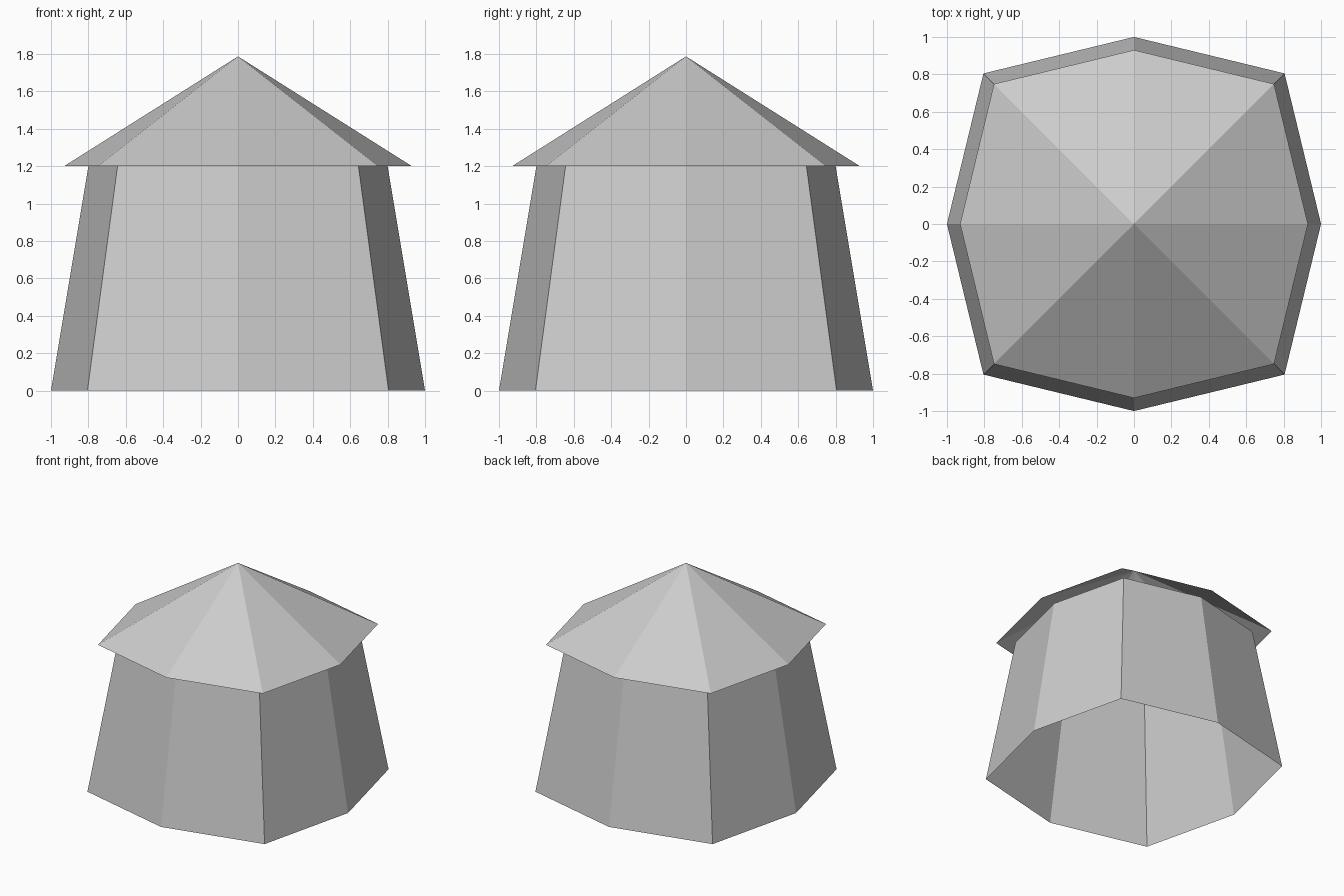
import bpy, bmesh, math

if "Cube" in bpy.data.objects:
    bpy.data.objects.remove(bpy.data.objects["Cube"])

CORNER = 0.805 * math.sqrt(2)  # diagonal corners stick out further than the axis corners


def ring(bm, radius, z):
    verts = []
    for i in range(8):
        r = radius * (CORNER if i % 2 else 1.0)
        a = i * math.pi / 4
        verts.append(bm.verts.new((r * math.cos(a), r * math.sin(a), z)))
    return verts


def finish(bm, name):
    mesh = bpy.data.meshes.new(name)
    bm.to_mesh(mesh)
    bm.free()
    obj = bpy.data.objects.new(name, mesh)
    bpy.context.collection.objects.link(obj)


# Tapered tent wall, open at top and bottom
bm = bmesh.new()
low, high = ring(bm, 1.0, 0.0), ring(bm, 0.8, 1.2)
for i in range(8):
    j = (i + 1) % 8
    bm.faces.new((low[i], low[j], high[j], high[i]))
finish(bm, "tent_wall")

# Overhanging pointed roof, open underneath
bm = bmesh.new()
eave = ring(bm, 0.93, 1.2)
apex = bm.verts.new((0, 0, 1.787))
for i in range(8):
    bm.faces.new((eave[i], eave[(i + 1) % 8], apex))
finish(bm, "tent_roof")
